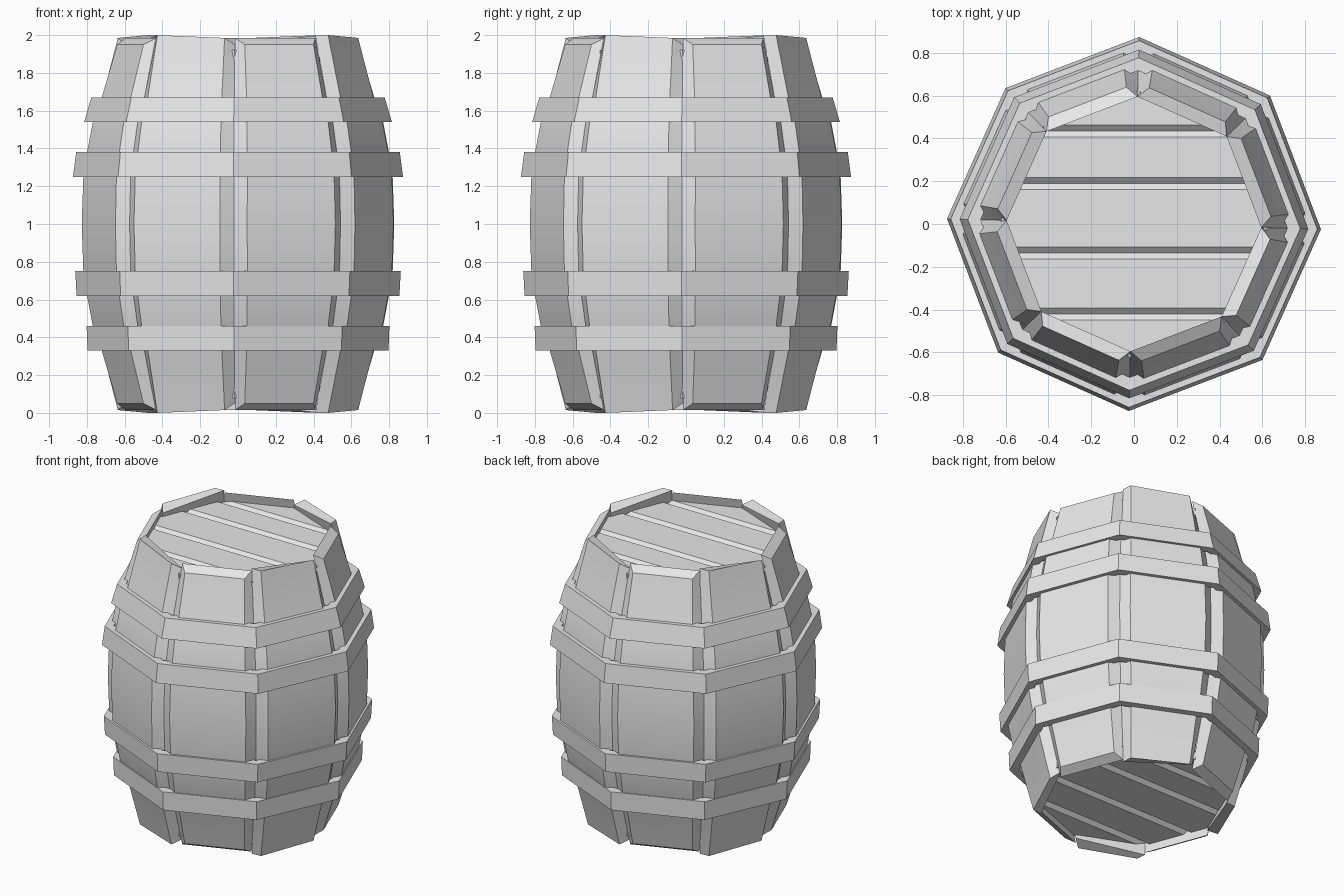
import bpy, bmesh, math
from mathutils import Vector

cube = bpy.data.objects.get("Cube")
if cube:
    bpy.data.objects.remove(cube)

TWIST = -1.6          # slight turn of the whole barrel, degrees
T = math.tan(math.radians(22.5))
WALL = 0.06

grey = bpy.data.materials.new("plain_grey")
grey.use_nodes = True
colour = (0.8, 0.8, 0.8, 1)
grey.diffuse_color = colour
grey.node_tree.nodes["Principled BSDF"].inputs["Base Color"].default_value = colour


def finish(name, bm, smooth=False):
    bmesh.ops.recalc_face_normals(bm, faces=bm.faces)
    mesh = bpy.data.meshes.new(name)
    bm.to_mesh(mesh)
    bm.free()
    mesh.materials.append(grey)
    obj = bpy.data.objects.new(name, mesh)
    bpy.context.collection.objects.link(obj)
    if smooth:
        bpy.ops.object.select_all(action='DESELECT')
        obj.select_set(True)
        bpy.context.view_layer.objects.active = obj
        bpy.ops.object.shade_smooth_by_angle(angle=math.radians(30))
    return obj


def loft(bm, rings, closed=False):
    """Skin a list of equal point rings, with end caps unless it loops."""
    rows = [[bm.verts.new(p) for p in ring] for ring in rings]
    pairs = list(zip(rows, rows[1:])) + ([(rows[-1], rows[0])] if closed else [])
    for a, b in pairs:
        for i in range(len(a)):
            j = (i + 1) % len(a)
            bm.faces.new((a[i], a[j], b[j], b[i]))
    if not closed:
        bm.faces.new(rows[0])
        bm.faces.new(rows[-1])


def octagon(radius, z):
    angles = [math.radians(45 * k + TWIST) for k in range(8)]
    return [Vector((radius * math.cos(a), radius * math.sin(a), z)) for a in angles]


# Bulging staves: flat outer face, sides sloping in to a shared notch
HALF = [(0, 0.79, 0.25), (0.28, 0.782, 0.245), (0.54, 0.735, 0.23),
        (0.67, 0.69, 0.215), (1, 0.61, 0.195)]
PROFILE = [(-h, a, w) for h, a, w in reversed(HALF[1:])] + HALF
# End drops of the four section corners: outer right, outer left, inner left, inner right
DROPS = {"chamfered": (0.05, 0.05, 0.015, 0.015), "square": (0.0, 0.015, 0.05, 0.0)}


def stave(name, degrees, drops):
    ang = math.radians(degrees)
    normal = Vector((math.cos(ang), math.sin(ang), 0))
    side = Vector((-math.sin(ang), math.cos(ang), 0))
    rings = []
    for h, a, w in PROFILE:
        inner = a - WALL
        section = [(-w, a), (w, a), (inner * T, inner), (-inner * T, inner)]
        ring = []
        for (t, r), drop in zip(section, drops):
            z = 1 + h - (math.copysign(drop, h) if abs(h) == 1 else 0)
            ring.append(normal * r + side * t + Vector((0, 0, z)))
        rings.append(ring)
    bm = bmesh.new()
    loft(bm, rings)
    finish(name, bm, smooth=True)


for k in range(8):
    kind = "chamfered" if k % 2 == 0 else "square"
    stave(f"stave_{k + 1}", 45 * k + 22.5 + TWIST, DROPS[kind])

# Hoops: bottom height, bottom radius, top radius
HOOPS = [(0.33, 0.797, 0.802), (0.62, 0.855, 0.862), (1.25, 0.874, 0.857), (1.54, 0.815, 0.777)]
for n, (z, low, high) in enumerate(HOOPS):
    bm = bmesh.new()
    top = z + 0.13
    loft(bm, [octagon(low, z), octagon(high, top),
              octagon(high - 0.06, top), octagon(low - 0.06, z)], closed=True)
    finish(f"hoop_{n + 1}", bm)

# Heads: planked strip with V grooves, trimmed to the octagon
GROOVES = [-0.42, -0.135, 0.19, 0.435]


def head(name, z, out):
    line = [(-0.7, z)]
    for y in GROOVES:
        line += [(y - 0.028, z), (y, z - out * 0.025), (y + 0.028, z)]
    line += [(0.7, z), (0.7, z - out * 0.06), (-0.7, z - out * 0.06)]
    bm = bmesh.new()
    loft(bm, [[Vector((x, y, h)) for y, h in line] for x in (-0.7, 0.7)])
    for k in range(8):
        ang = math.radians(45 * k + 22.5 + TWIST)
        normal = Vector((math.cos(ang), math.sin(ang), 0))
        cut = bmesh.ops.bisect_plane(bm, geom=bm.verts[:] + bm.edges[:] + bm.faces[:],
                                     plane_co=normal * 0.575, plane_no=normal, clear_outer=True)
        rim = [e for e in cut["geom_cut"] if isinstance(e, bmesh.types.BMEdge)]
        bmesh.ops.holes_fill(bm, edges=rim, sides=0)
    finish(name, bm)


head("top_head", 1.92, 1)
head("bottom_head", 0.08, -1)
